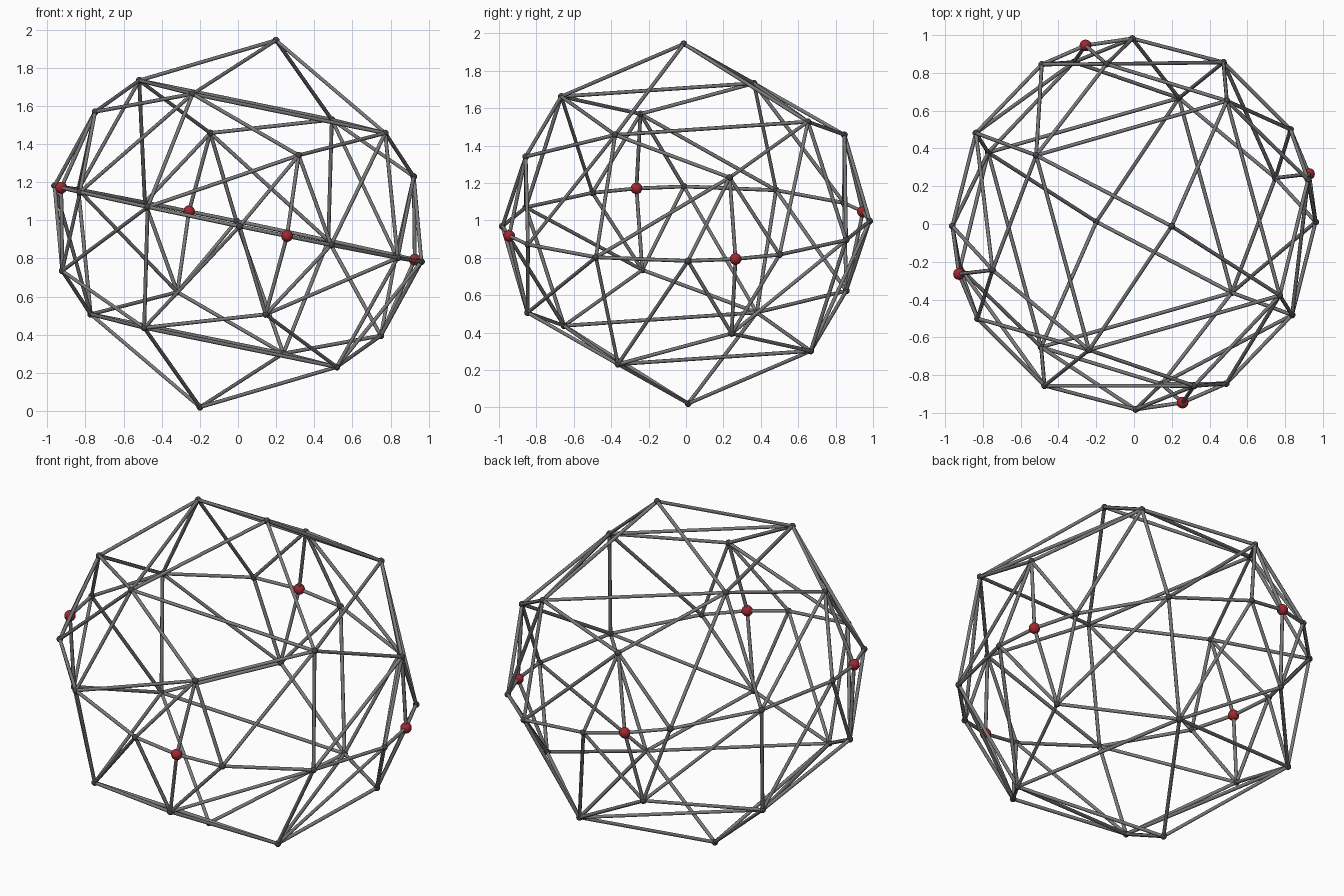
import bpy, bmesh, math
from mathutils import Vector, Matrix

if "Cube" in bpy.data.objects:
    bpy.data.objects.remove(bpy.data.objects["Cube"])

R = 0.982                 # sphere radius of the hubs
ROD, HUB, BALL = 0.010, 0.018, 0.031


def material(name, rgb):
    m = bpy.data.materials.new(name)
    m.diffuse_color = (*rgb, 1)
    m.use_nodes = True
    m.node_tree.nodes["Principled BSDF"].inputs["Base Color"].default_value = m.diffuse_color
    return m


grey = material("rod grey", (0.2, 0.2, 0.2))
dark = material("hub dark grey", (0.06, 0.06, 0.06))
red = material("ball red", (0.36, 0.02, 0.028))

# whole frame leans towards +x
TILT = (Matrix.Translation((0, 0, R)) @ Matrix.Rotation(math.radians(0.7), 4, 'X')
        @ Matrix.Rotation(math.radians(11.7), 4, 'Y'))


def point(angle, lat):
    a, b = math.radians(angle + 15.5), math.radians(lat)
    return TILT @ (R * Vector((math.cos(b) * math.cos(a), math.cos(b) * math.sin(a), math.sin(b))))


def key(a, lat):
    return (a % 360 if abs(lat) < 90 else 0, lat)


# connections: four-fold about the axis, lower half twisted the opposite way
edges = set()


def link(a, b):
    edges.add(tuple(sorted((key(*a), key(*b)))))


U, V = 39.6, 25.7
for k in range(4):
    t = 90 * k
    for da, db in ((-15, 0), (0, 15), (15, 45), (45, 75)):
        link((t + da, 0), (t + db, 0))
    for s in (1, -1):
        upper, mid = (t + 45, s * U), (t, s * V)
        link((0, s * 90), upper)
        link(upper, (t + 135, s * U))
        link(upper, mid)
        link(upper, (t + 90, s * V))
        link(upper, (t + 45, 0))
        link(upper, (t + 45 - s * 30, 0))
        for d in (0, 15, -15, -45 * s):
            link(mid, (t + d, 0))


def finish(bm, name, mat):
    me = bpy.data.meshes.new(name)
    bm.to_mesh(me)
    bm.free()
    me.materials.append(mat)
    for p in me.polygons:
        p.use_smooth = len(p.vertices) <= 4
    ob = bpy.data.objects.new(name, me)
    bpy.context.collection.objects.link(ob)


# rods
bm = bmesh.new()
for a, b in sorted(edges):
    p, q = point(*a), point(*b)
    d = q - p
    m = Matrix.Translation((p + q) / 2) @ d.to_track_quat('Z', 'Y').to_matrix().to_4x4()
    bmesh.ops.create_cone(bm, cap_ends=True, segments=8, radius1=ROD, radius2=ROD,
                          depth=d.length, matrix=m)
finish(bm, "rods", grey)


# hubs and the four red balls on the equator
def balls(name, keys, radius, mat):
    bm = bmesh.new()
    for k in keys:
        bmesh.ops.create_uvsphere(bm, u_segments=16, v_segments=10, radius=radius,
                                  matrix=Matrix.Translation(point(*k)))
    finish(bm, name, mat)


nodes = sorted({n for e in edges for n in e})
marked = [n for n in nodes if n[1] == 0 and n[0] % 90 == 0]
balls("hubs", [n for n in nodes if n not in marked], HUB, dark)
balls("red_balls", marked, BALL, red)
